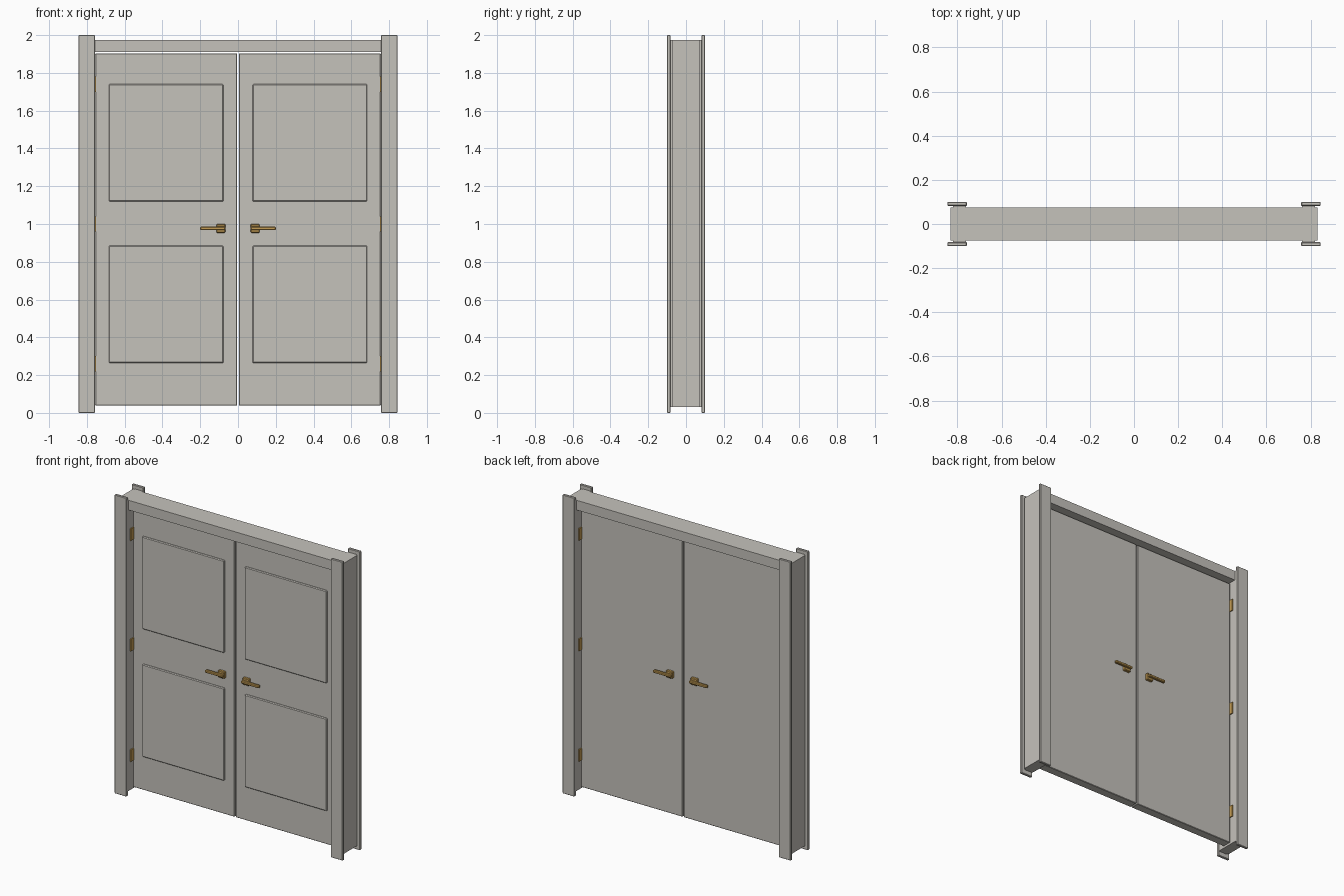
import bpy
import bmesh
from mathutils import Vector

if "Cube" in bpy.data.objects:
    bpy.data.objects.remove(bpy.data.objects["Cube"], do_unlink=True)


def material(name, color):
    mat = bpy.data.materials.new(name)
    mat.use_nodes = True
    mat.diffuse_color = color
    mat.node_tree.nodes["Principled BSDF"].inputs["Base Color"].default_value = color
    return mat


paint = material("warm grey paint", (0.56, 0.54, 0.50, 1))
brass = material("brass", (0.56, 0.34, 0.09, 1))


def box(name, xs, ys, zs, mat, bevel=0.0):
    """Box between pairs of x, y and z limits, optionally with chamfered edges."""
    lows, highs = (Vector(v) for v in zip(*(sorted(p) for p in (xs, ys, zs))))
    bm = bmesh.new()
    bmesh.ops.create_cube(bm, size=1)
    for v in bm.verts:
        v.co = (lows + highs) / 2 + v.co * (highs - lows)
    if bevel:
        bmesh.ops.bevel(bm, geom=bm.edges[:], offset=bevel, segments=1, affect='EDGES')
    mesh = bpy.data.meshes.new(name)
    bm.to_mesh(mesh)
    bm.free()
    mesh.materials.append(mat)
    obj = bpy.data.objects.new(name, mesh)
    bpy.context.collection.objects.link(obj)
    return obj


# Frame header
box("frame_header", (-0.83, 0.83), (-0.074, 0.074), (1.91, 1.975), paint)

for side, s in (("left", 1), ("right", -1)):
    def part(name, xs, ys, zs, mat, bevel=0.0):
        return box(f"{side}_{name}", [s * x for x in xs], ys, zs, mat, bevel)

    # Jamb and door leaf
    part("jamb", (0.758, 0.83), (-0.074, 0.074), (0.03, 1.91), paint)
    part("door", (0.004, 0.756), (-0.03, 0.03), (0.04, 1.902), paint, 0.003)

    # Raised panels on the front of the leaf
    for level, zs in (("lower", (0.265, 0.885)), ("upper", (1.12, 1.74))):
        part(level + "_panel", (0.076, 0.684), (-0.04, -0.025), zs, paint, 0.005)

    # Hinges standing out on both sides of the leaf
    for i, z in enumerate((0.26, 1.0, 1.74)):
        part(f"hinge_{i + 1}", (0.751, 0.76), (-0.06, 0.055), (z - 0.04, z + 0.04), brass)

    for face, f in (("front", -1), ("back", 1)):
        # Casing board on a narrow backing strip
        part(face + "_casing", (0.757, 0.845), (f * 0.082, f * 0.1), (0, 2), paint, 0.003)
        part(face + "_casing_backing", (0.76, 0.82), (f * 0.07, f * 0.085), (0.03, 1.975), paint)
        # Lever handle
        part(face + "_handle_plate", (0.067, 0.115), (f * 0.028, f * 0.05), (0.953, 1.0), brass, 0.004)
        part(face + "_handle_lever", (0.067, 0.2), (f * 0.048, f * 0.068), (0.968, 0.986), brass, 0.004)
